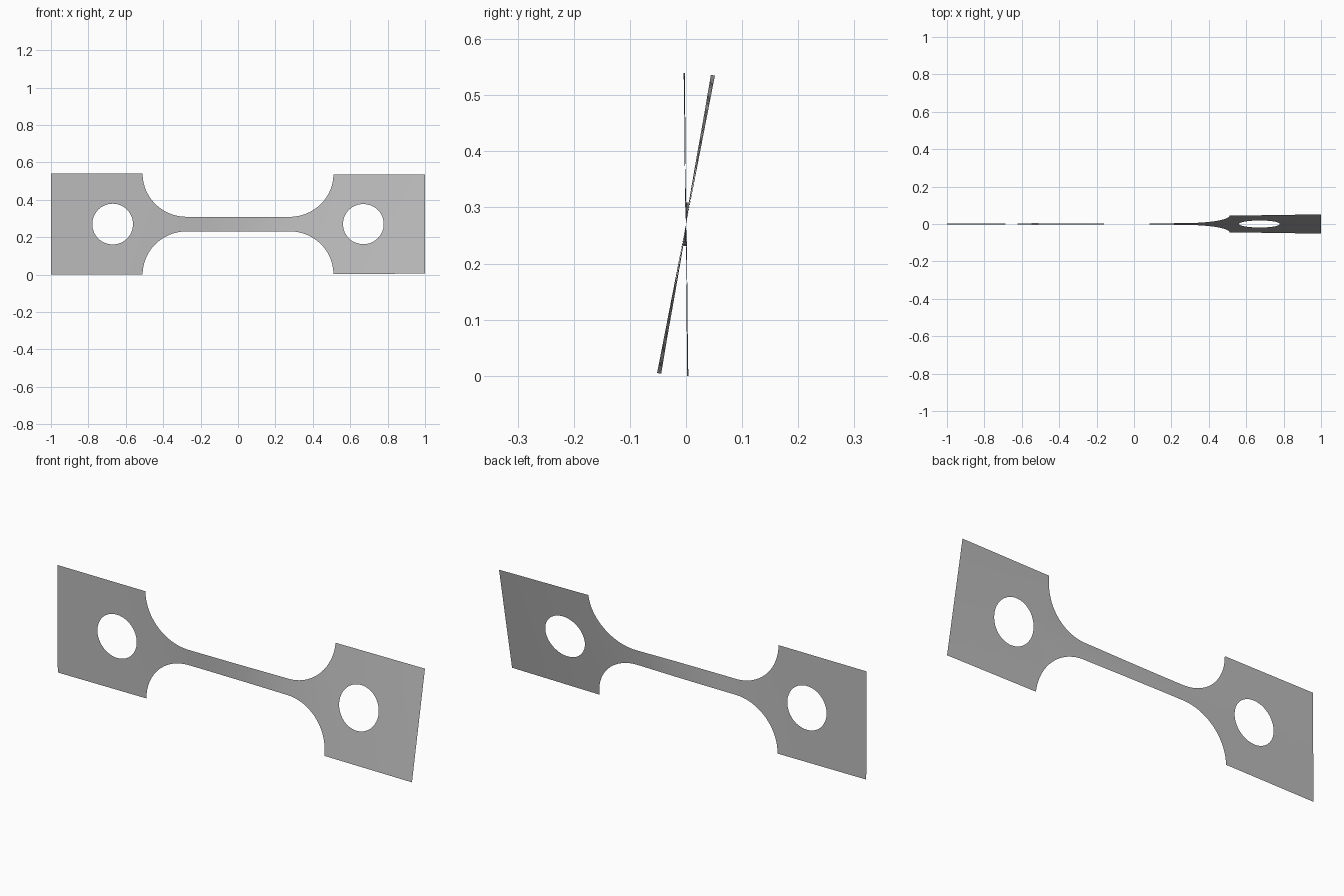
import bpy
import bmesh
from math import sin, cos, pi, radians, sqrt, hypot
from mathutils import Vector

cube = bpy.data.objects.get("Cube")
if cube:
    bpy.data.objects.remove(cube, do_unlink=True)

HALF = 0.27            # half height of the end tabs
GAUGE = 0.039          # half height of the narrow middle
TAB = 0.51             # where each tab begins
ARC = 0.275            # where each fillet meets the middle
HOLE_X, HOLE_R = 0.67, 0.109
N = 16                 # divisions across the strip

# Twist in degrees along the length
TWIST = [(-1, -0.4), (-0.5, -0.9), (-0.2, -2.5), (0.05, 1),
         (0.25, 7), (0.5, 9.4), (1, 11)]


def twist(x):
    for (x0, a0), (x1, a1) in zip(TWIST, TWIST[1:]):
        if x <= x1:
            t = (x - x0) / (x1 - x0)
            return radians(a0 + (a1 - a0) * t)
    return radians(TWIST[-1][1])


def half_height(x):
    t = max(0, abs(x) - ARC) / (TAB - ARC)
    return HALF - (HALF - GAUGE) * sqrt(max(0, 1 - t * t))


def skin(bm, rows, closed=False):
    """Join successive rows of flat (x, z) points with quads."""
    grid = [[bm.verts.new((x, 0, z)) for x, z in row] for row in rows]
    for a, b in zip(grid, grid[1:]):
        count = len(a)
        for i in range(count if closed else count - 1):
            j = (i + 1) % count
            bm.faces.new((a[i], b[i], b[j], a[j]))


bm = bmesh.new()

# Narrow middle with rounded fillets
fillet = [ARC + (TAB - ARC) * sin(pi / 2 * i / 24) for i in range(25)]
middle = [-ARC + 2 * ARC * i / 24 for i in range(1, 24)]
columns = [-x for x in reversed(fillet)] + middle + fillet
skin(bm, [[(x, half_height(x) * (2 * i / N - 1)) for i in range(N + 1)]
          for x in columns])

# Mirrored end tabs, each a ring from the round hole out to the rectangle
for side in (-1, 1):
    corners = [Vector(c) for c in ((TAB, -HALF), (1, -HALF), (1, HALF), (TAB, HALF))]
    border = [corners[k].lerp(corners[(k + 1) % 4], i / N)
              for k in range(4) for i in range(N)]
    centre = Vector((HOLE_X, 0))
    rings = []
    for step in range(7):
        ring = []
        for p in border:
            rim = centre + (p - centre).normalized() * HOLE_R
            q = rim.lerp(p, step / 6)
            ring.append((side * q.x, q.y))
        rings.append(ring)
    skin(bm, rings, closed=True)

bmesh.ops.remove_doubles(bm, verts=bm.verts, dist=0.0005)

# Twist the flat sheet about its long axis
for v in bm.verts:
    a, r = twist(v.co.x), v.co.z
    v.co.y, v.co.z = r * sin(a), HALF + r * cos(a)

bmesh.ops.recalc_face_normals(bm, faces=bm.faces)
bm.normal_update()
if sum(f.normal.y * f.calc_area() for f in bm.faces) > 0:
    bmesh.ops.reverse_faces(bm, faces=bm.faces)
for f in bm.faces:
    f.smooth = True

mesh = bpy.data.meshes.new("twisted_test_strip")
bm.to_mesh(mesh)
bm.free()

# Plain grey metal
grey = bpy.data.materials.new("plain grey")
grey.use_nodes = True
colour = (0.5, 0.5, 0.5, 1)
grey.diffuse_color = colour
grey.node_tree.nodes["Principled BSDF"].inputs["Base Color"].default_value = colour
mesh.materials.append(grey)

strip = bpy.data.objects.new("twisted_test_strip", mesh)
bpy.context.collection.objects.link(strip)
